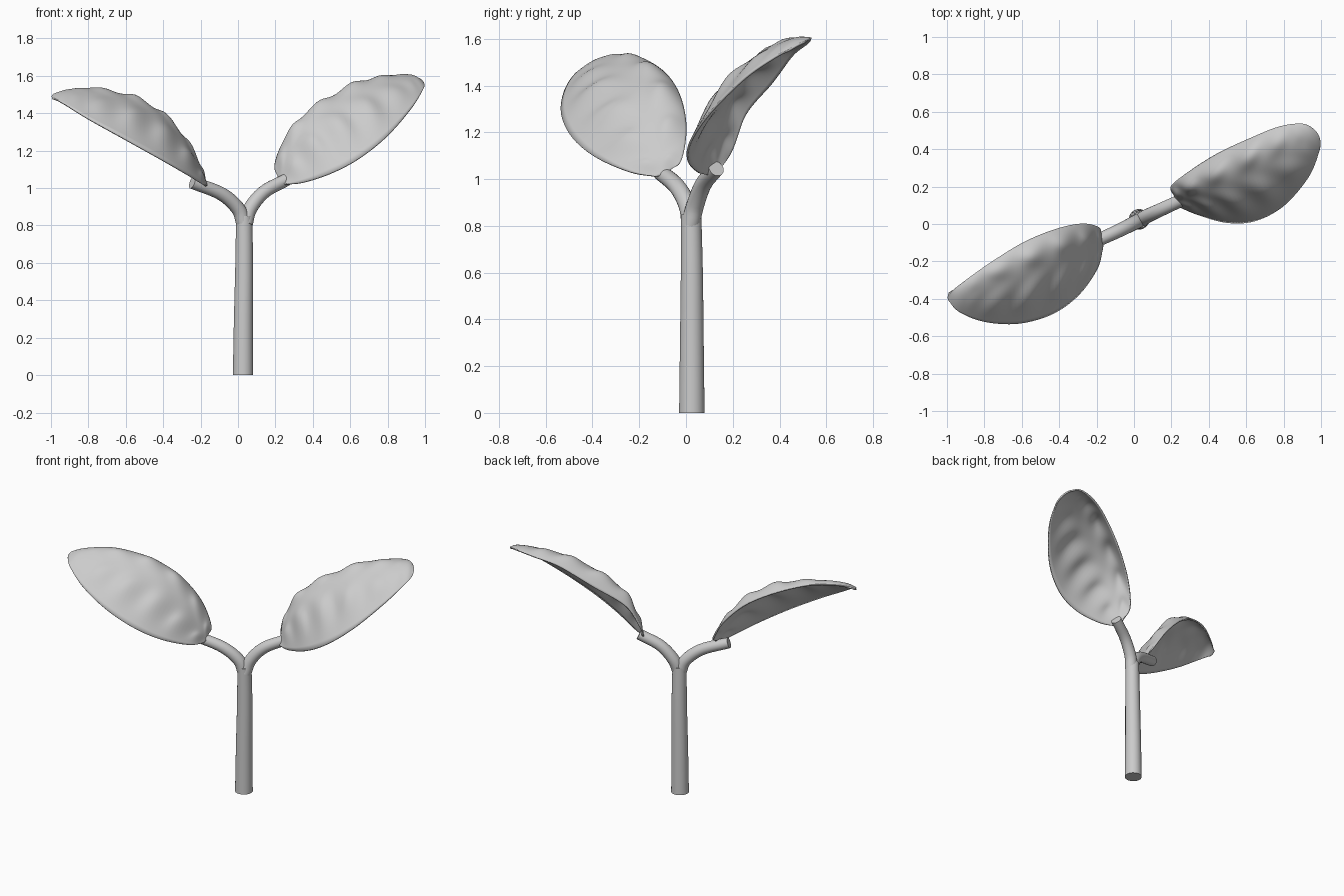
import bpy, bmesh, math
from mathutils import Vector

if "Cube" in bpy.data.objects:
    bpy.data.objects.remove(bpy.data.objects["Cube"])

mat = bpy.data.materials.new("plain_grey")
mat.diffuse_color = (0.6, 0.6, 0.6, 1)
mat.use_nodes = True
mat.node_tree.nodes["Principled BSDF"].inputs["Base Color"].default_value = mat.diffuse_color


def finish(name, bm, angle):
    bmesh.ops.recalc_face_normals(bm, faces=bm.faces)
    me = bpy.data.meshes.new(name)
    bm.to_mesh(me)
    bm.free()
    me.materials.append(mat)
    ob = bpy.data.objects.new(name, me)
    bpy.context.collection.objects.link(ob)
    bpy.context.view_layer.objects.active = ob
    ob.select_set(True)
    bpy.ops.object.shade_smooth_by_angle(angle=math.radians(angle))
    ob.select_set(False)
    return ob


def spline(pts, t):
    # Catmull-Rom through the points, t from 0 to 1
    n = len(pts) - 1
    i = min(int(t * n), n - 1)
    u = t * n - i
    b, c = pts[i], pts[i + 1]
    a = pts[i - 1] if i else b * 2 - c
    d = pts[i + 2] if i + 2 <= n else c * 2 - b
    return (b * 2 + (c - a) * u + (a * 2 - b * 5 + c * 4 - d) * u * u
            + (b * 3 - a - c * 3 + d) * u ** 3) / 2


def tube(name, path, r0, r1, steps, first_dir=None, sides=20):
    pts = [Vector(p) for p in path]
    bm = bmesh.new()
    rings = []
    for k in range(steps + 1):
        t = k / steps
        p = spline(pts, t)
        d = (spline(pts, min(t + .02, 1)) - spline(pts, max(t - .02, 0))).normalized()
        if k == 0 and first_dir:
            d = Vector(first_dir)
        u = d.cross(Vector((-0.45, 0.9, 0))).normalized()
        v = d.cross(u)
        r = r0 + (r1 - r0) * t
        rings.append([bm.verts.new(p + (u * math.cos(a) + v * math.sin(a)) * r)
                      for a in (2 * math.pi * j / sides for j in range(sides))])
    for a, b in zip(rings, rings[1:]):
        for j in range(sides):
            bm.faces.new((a[j], a[(j + 1) % sides], b[(j + 1) % sides], b[j]))
    bm.faces.new(rings[0])
    bm.faces.new(rings[-1])
    return finish(name, bm, 50)


def leaf(name, rows, nt=64, ns=32):
    # each row: front edge, midrib, back edge; puffed up between the veins
    cols = [[Vector(r[i:i + 3]) for r in rows] for i in (0, 3, 6)]
    bm = bmesh.new()
    grid = []
    for k in range(nt + 1):
        t = k / nt
        f, m, b = (spline(c, t) for c in cols)
        row = []
        for j in range(ns + 1):
            s = j / ns
            p = f * (2 * (s - .5) * (s - 1)) + m * (4 * s * (1 - s)) + b * (2 * s * (s - .5))
            lean = t - 0.12 * abs(s - .5)
            puff = (math.sin(math.pi * 7 * lean) ** 2) * math.sin(2 * math.pi * s) ** 2
            fade = min(1, t * 6) * max(0, min(1, (0.82 - t) * 3.5))
            p += Vector((0.0, -0.4, 0.9)) * (0.024 * puff * fade)
            row.append(bm.verts.new(p))
        grid.append(row)
    for a, b in zip(grid, grid[1:]):
        for j in range(ns):
            bm.faces.new((a[j], b[j], b[j + 1], a[j + 1]))
    ob = finish(name, bm, 60)
    mod = ob.modifiers.new("thickness", 'SOLIDIFY')
    mod.thickness = 0.01
    mod.offset = 0
    return ob


# stem and the two leaf stalks
tube("stem", [(.027, .025, 0), (.029, .025, .3), (.033, .025, .6), (.033, .022, .85)],
     .055, .044, 12, (0, 0, 1))
tube("right_stalk", [(.04, .02, .81), (.065, .04, .89), (.14, .075, .98), (.26, .13, 1.045)],
     .04, .034, 14)
tube("left_stalk", [(.03, .02, .81), (.0, .005, .89), (-.09, -.04, .97), (-.245, -.11, 1.03)],
     .04, .034, 14)

# leaves
leaf("right_leaf", [
    (.25, .09, 1.02, .23, .12, 1.03, .22, .15, 1.05),
    (.35, .05, 1.03, .28, .14, 1.19, .20, .20, 1.13),
    (.50, .01, 1.08, .38, .17, 1.34, .27, .26, 1.28),
    (.65, .02, 1.16, .53, .23, 1.45, .44, .37, 1.41),
    (.80, .10, 1.28, .70, .31, 1.53, .63, .46, 1.53),
    (.93, .25, 1.43, .85, .40, 1.575, .78, .52, 1.58),
    (.985, .38, 1.52, .94, .46, 1.59, .90, .535, 1.60),
    (.995, .44, 1.55, .985, .475, 1.57, .965, .505, 1.585)])
leaf("left_leaf", [
    (-.17, -.13, 1.01, -.17, -.10, 1.02, -.18, -.07, 1.04),
    (-.20, -.24, 1.03, -.20, -.12, 1.10, -.19, -.02, 1.08),
    (-.30, -.38, 1.09, -.29, -.16, 1.25, -.28, .0, 1.22),
    (-.44, -.48, 1.17, -.43, -.21, 1.39, -.42, -.03, 1.36),
    (-.62, -.53, 1.27, -.61, -.28, 1.47, -.59, -.10, 1.46),
    (-.80, -.52, 1.37, -.79, -.34, 1.505, -.77, -.21, 1.52),
    (-.93, -.47, 1.45, -.92, -.38, 1.51, -.91, -.31, 1.52),
    (-.99, -.41, 1.48, -.995, -.39, 1.485, -.99, -.37, 1.50)])
